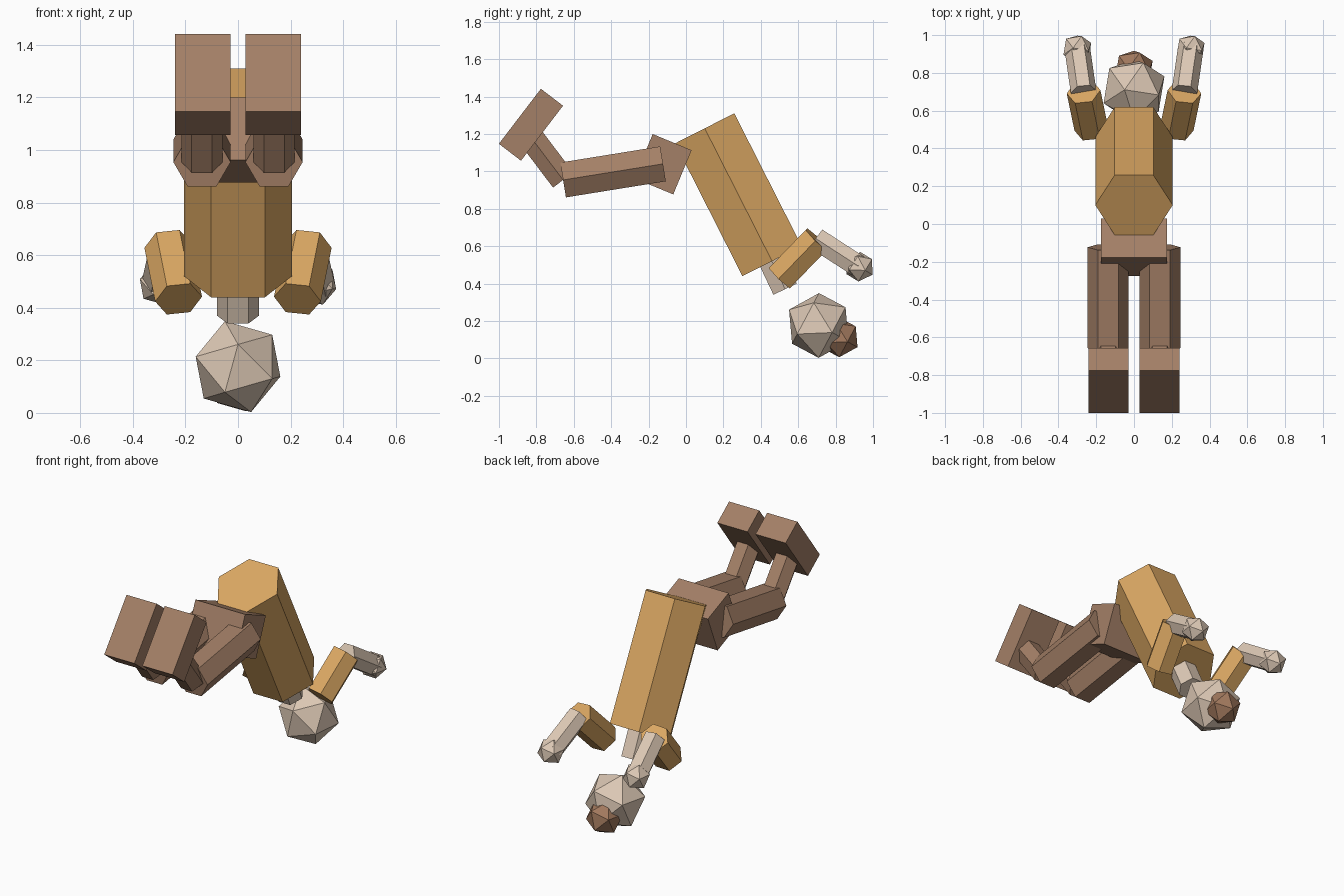
import bpy
import bmesh
from math import radians, sin, cos, tau
from mathutils import Vector, Matrix

cube = bpy.data.objects.get("Cube")
if cube:
    bpy.data.objects.remove(cube, do_unlink=True)


def material(name, rgb):
    mat = bpy.data.materials.new(name)
    mat.use_nodes = True
    color = (*rgb, 1.0)
    mat.diffuse_color = color
    mat.node_tree.nodes["Principled BSDF"].inputs["Base Color"].default_value = color
    return mat


gold = material("gold_cloth", (0.71, 0.39, 0.125))
brown = material("brown_cloth", (0.37, 0.215, 0.135))
hair_brown = material("brown_hair", (0.36, 0.19, 0.11))
skin = material("pale_skin", (0.72, 0.58, 0.46))


def finish(name, bm, mat):
    bmesh.ops.recalc_face_normals(bm, faces=bm.faces)
    mesh = bpy.data.meshes.new(name)
    bm.to_mesh(mesh)
    bm.free()
    mesh.materials.append(mat)
    obj = bpy.data.objects.new(name, mesh)
    bpy.context.collection.objects.link(obj)
    return obj


def hex_limb(name, start, end, radius, mat):
    """Six-sided prism between two points, with corners pointing sideways."""
    start, end = Vector(start), Vector(end)
    axis = (end - start).normalized()
    side = Vector((1, 0, 0))
    side = (side - axis * side.dot(axis)).normalized()
    depth = axis.cross(side)
    bm = bmesh.new()
    ring = [bm.verts.new(start + radius * (side * cos(a) + depth * sin(a)))
            for a in (tau * i / 6 for i in range(6))]
    base = bm.faces.new(ring)
    grown = bmesh.ops.extrude_face_region(bm, geom=[base], use_keep_orig=True)
    moved = [g for g in grown["geom"] if isinstance(g, bmesh.types.BMVert)]
    bmesh.ops.translate(bm, verts=moved, vec=end - start)
    return finish(name, bm, mat)


def placed(center, tilt):
    return Matrix.Translation(center) @ Matrix.Rotation(radians(tilt), 4, 'X')


def block(name, center, size, tilt, mat):
    bm = bmesh.new()
    bmesh.ops.create_cube(bm, size=1, matrix=placed(center, tilt) @ Matrix.Diagonal((*size, 1)))
    return finish(name, bm, mat)


def ball(name, center, radius, tilt, mat):
    """Twenty-sided ball."""
    bm = bmesh.new()
    bmesh.ops.create_icosphere(bm, subdivisions=1, radius=radius, matrix=placed(center, tilt))
    return finish(name, bm, mat)


# Body
hex_limb("torso", (0, 0.10, 1.23), (0, 0.46, 0.52), 0.205, gold)
hex_limb("neck", (0, 0.44, 0.56), (0, 0.53, 0.37), 0.08, skin)
block("pelvis", (0, -0.123, 1.038), (0.35, 0.225, 0.256), -22.5, brown)

# Head and hair bun
ball("head", (0, 0.71, 0.176), 0.18, -118, skin)
ball("hair_bun", (0, 0.82, 0.112), 0.11, -118, hair_brown)

# Arms and legs on both sides
for label, s in (("left", 1), ("right", -1)):
    elbow = (s * 0.267, 0.70, 0.637)
    wrist = (s * 0.30, 0.927, 0.49)
    hex_limb(label + "_upper_arm", (s * 0.226, 0.503, 0.433), elbow, 0.09, gold)
    hex_limb(label + "_forearm", elbow, wrist, 0.068, skin)
    ball(label + "_hand", wrist, 0.082, -121.5, skin)

    knee = (s * 0.137, -0.657, 0.954)
    hex_limb(label + "_thigh", (s * 0.137, -0.123, 1.04), knee, 0.109, brown)
    hex_limb(label + "_shin", knee, (s * 0.137, -0.84, 1.196), 0.078, brown)
    block(label + "_foot", (s * 0.134, -0.829, 1.249), (0.212, 0.149, 0.37), -37.4, brown)
